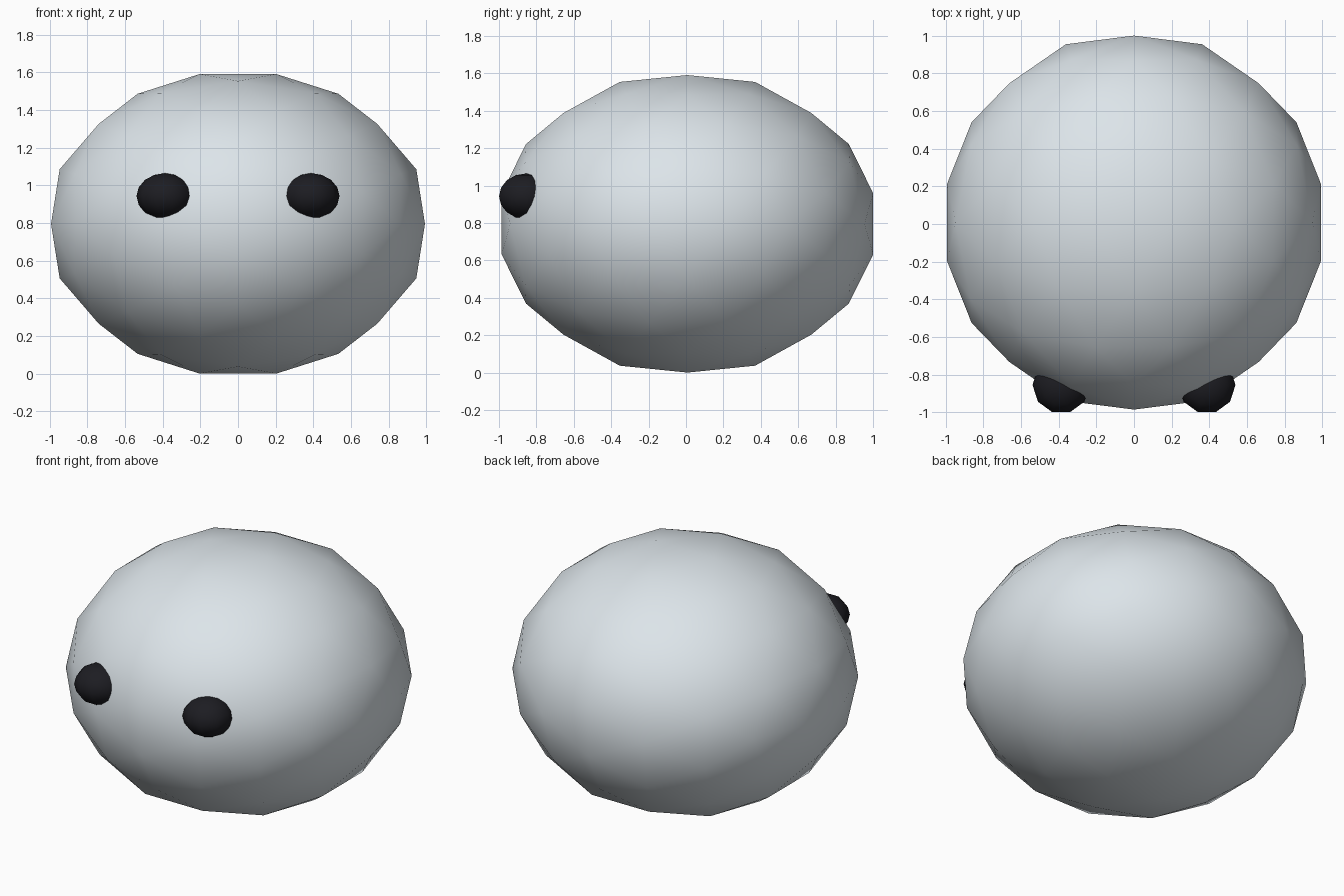
import bpy, bmesh, math
from mathutils import Vector, Matrix

if "Cube" in bpy.data.objects:
    bpy.data.objects.remove(bpy.data.objects["Cube"])


def material(name, rgb):
    m = bpy.data.materials.new(name)
    m.diffuse_color = (*rgb, 1)
    m.use_nodes = True
    m.node_tree.nodes["Principled BSDF"].inputs["Base Color"].default_value = m.diffuse_color
    return m


def finish(bm, name, mat, scale, location):
    bmesh.ops.scale(bm, vec=Vector(scale), verts=bm.verts)
    bmesh.ops.translate(bm, vec=Vector(location), verts=bm.verts)
    bmesh.ops.recalc_face_normals(bm, faces=bm.faces)
    for f in bm.faces:
        f.smooth = True
    mesh = bpy.data.meshes.new(name)
    bm.to_mesh(mesh)
    bm.free()
    mesh.materials.append(mat)
    ob = bpy.data.objects.new(name, mesh)
    bpy.context.collection.objects.link(ob)
    return ob


shell = material("pale", (0.72, 0.78, 0.82))
black = material("black", (0.012, 0.012, 0.016))

# Body: icosahedron, every edge cut in three, pushed out to a sphere, squashed
bm = bmesh.new()
t = (1 + math.sqrt(5)) / 2
for a in (-1, 1):
    for b in (-t, t):
        for co in ((b, a, 0), (0, b, a), (a, 0, b)):
            bm.verts.new(co)
bmesh.ops.convex_hull(bm, input=bm.verts[:])
bmesh.ops.subdivide_edges(bm, edges=bm.edges[:], cuts=2, use_grid_fill=True)
bmesh.ops.triangulate(bm, faces=[f for f in bm.faces if len(f.verts) > 3])
for v in bm.verts:
    v.co.normalize()
finish(bm, "body", shell, (1.014, 1.014, 0.812), (0, 0.0075, 0.796))

# Eyes: low-poly balls with a corner pointing sideways
for side, name in ((-1, "left_eye"), (1, "right_eye")):
    bm = bmesh.new()
    bmesh.ops.create_uvsphere(bm, u_segments=10, v_segments=8, radius=1)
    rim = max(bm.verts, key=lambda v: v.co.xy.length).co
    turn = Matrix.Rotation(-math.atan2(rim.y, rim.x), 3, 'Z')
    bmesh.ops.rotate(bm, cent=(0, 0, 0), matrix=turn, verts=bm.verts)
    finish(bm, name, black, (0.152, 0.152, 0.122), (side * 0.387, -0.855, 0.943))
